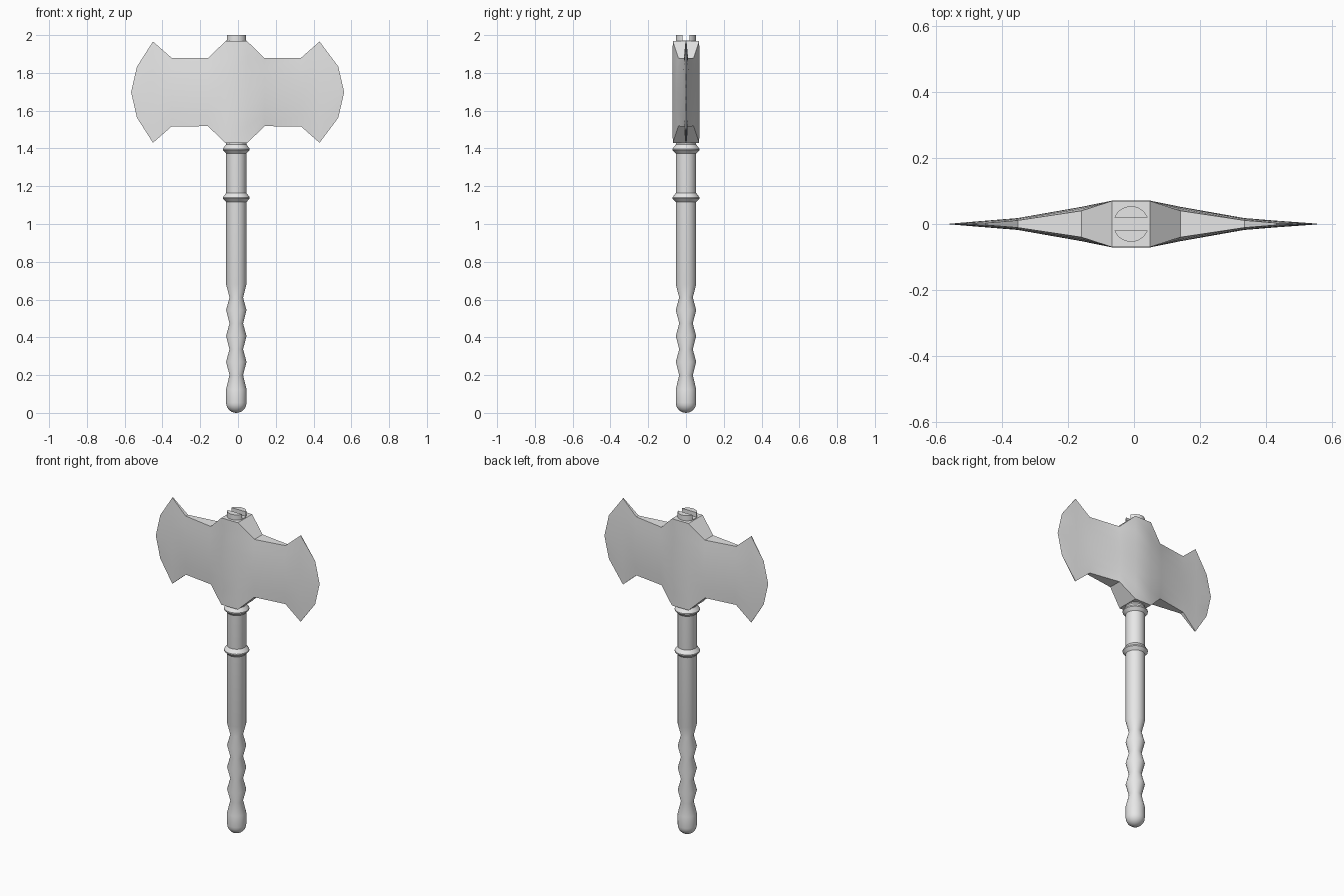
import bpy, bmesh, math
from mathutils import Vector

cube = bpy.data.objects.get("Cube")
if cube:
    bpy.data.objects.remove(cube, do_unlink=True)

GREY = (0.8, 0.8, 0.8, 1.0)
metal = bpy.data.materials.new("light_grey")
metal.use_nodes = True
metal.diffuse_color = GREY
metal.node_tree.nodes["Principled BSDF"].inputs["Base Color"].default_value = GREY

AXIS_X = -0.009      # centre line of the shaft
SIDES = 32


def finish(bm, name, angle=35):
    bmesh.ops.remove_doubles(bm, verts=bm.verts, dist=1e-5)
    bmesh.ops.dissolve_degenerate(bm, edges=bm.edges, dist=1e-6)
    bmesh.ops.recalc_face_normals(bm, faces=bm.faces)
    mesh = bpy.data.meshes.new(name)
    bm.to_mesh(mesh)
    bm.free()
    mesh.materials.append(metal)
    obj = bpy.data.objects.new(name, mesh)
    bpy.context.collection.objects.link(obj)
    smooth(obj, angle)
    return obj


def smooth(obj, angle):
    bpy.ops.object.select_all(action='DESELECT')
    obj.select_set(True)
    bpy.context.view_layer.objects.active = obj
    bpy.ops.object.shade_smooth_by_angle(angle=math.radians(angle))


def lathe(name, profile, angle=35):
    bm = bmesh.new()
    verts = [bm.verts.new((AXIS_X + r, 0, z)) for r, z in profile]
    edges = [bm.edges.new(pair) for pair in zip(verts, verts[1:])]
    bmesh.ops.spin(bm, geom=verts + edges, cent=(AXIS_X, 0, 0), axis=(0, 0, 1),
                   angle=math.tau, steps=SIDES)
    return finish(bm, name, angle)


# Shaft: rounded butt, finger grooves, straight upper length
R, GROOVE = 0.054, 0.036
arc = [i * math.pi / 12 for i in range(7)]
profile = [(R * math.sin(a), R * (1 - math.cos(a))) for a in arc]
profile.append((R, 0.125))
for i in range(4):
    z = 0.2 + i * 0.137
    profile += [(GROOVE, z), (R, z + 0.07)]
profile += [(R, 1.95), (0, 1.95)]
lathe("shaft", profile, 40)

# Two raised collars
for name, z in (("lower_collar", 1.138), ("upper_collar", 1.395)):
    lathe(name, [(0.05, z - 0.026), (0.071, z - 0.004), (0.071, z + 0.003),
                 (0.056, z + 0.024), (0.05, z + 0.03)], 25)

# Slotted end of the shaft above the head
cap = lathe("slotted_cap", [(0, 1.93), (R, 1.93), (R, 2.0), (0, 2.0)])
bpy.ops.mesh.primitive_cube_add(size=1, location=(AXIS_X, 0, 2.022))
cutter = bpy.context.object
cutter.name = "slot_cutter"
cutter.scale = (0.3, 0.038, 0.1)
cutter.hide_render = True
slot = cap.modifiers.new("slot", 'BOOLEAN')
slot.operation = 'DIFFERENCE'
slot.object = cutter
slot.solver = 'EXACT'
bpy.context.view_layer.update()
bpy.context.view_layer.objects.active = cap
bpy.ops.object.modifier_apply(modifier="slot")
bpy.data.objects.remove(cutter, do_unlink=True)
smooth(cap, 35)

# Double-bitted head: columns of half-width, half-height, middle and rim thickness
MID_Z = 1.698
COLUMNS = [(0.057, 0.27, 0.071, 0.07), (0.15, 0.18, 0.052, 0.04),
           (0.343, 0.182, 0.018, 0.011), (0.441, 0.268, 0.010, 0.003),
           (0.533, 0.135, 0.003, 0.0), (0.564, 0.0, 0.0, 0.0)]
ROWS = [i / 3 for i in range(-3, 4)]
stations = [(-1, c) for c in reversed(COLUMNS)] + [(1, c) for c in COLUMNS]

bm = bmesh.new()
sheets = []
for face in (-1, 1):
    sheet = []
    for side, (w, h, mid, rim) in stations:
        cx = -0.009 if w < 0.5 else -0.002
        sheet.append([bm.verts.new((cx + side * w,
                                    face * (mid + (rim - mid) * t * t),
                                    MID_Z + h * t)) for t in ROWS])
    sheets.append(sheet)
    for a, b in zip(sheet, sheet[1:]):
        for i in range(len(ROWS) - 1):
            bm.faces.new((a[i], b[i], b[i + 1], a[i + 1]))
# Upper and lower rims join the two cheeks
front, back = sheets
for i in range(len(stations) - 1):
    for row in (0, -1):
        bm.faces.new((front[i][row], front[i + 1][row],
                      back[i + 1][row], back[i][row]))
finish(bm, "axe_head", 35)
